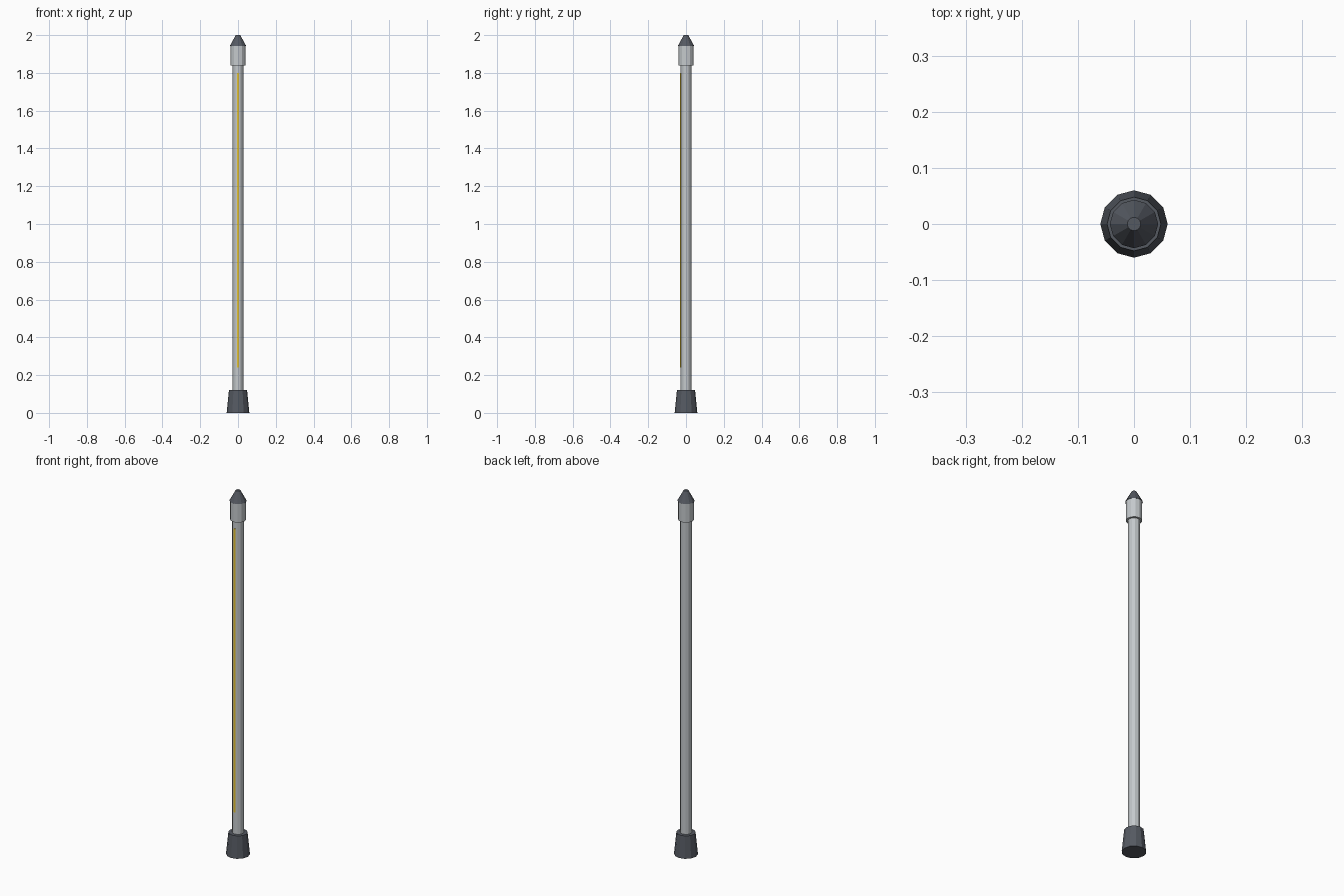
import bpy
import math

if "Cube" in bpy.data.objects:
    bpy.data.objects.remove(bpy.data.objects["Cube"])


def material(name, color):
    mat = bpy.data.materials.new(name)
    mat.diffuse_color = (*color, 1)
    mat.use_nodes = True
    mat.node_tree.nodes["Principled BSDF"].inputs["Base Color"].default_value = mat.diffuse_color
    return mat


def tapered(name, r_low, r_high, z_low, z_high, mat=None, sides=12, smooth=False):
    bpy.ops.mesh.primitive_cone_add(
        vertices=sides, radius1=r_low, radius2=r_high, depth=z_high - z_low,
        location=(0, 0, (z_low + z_high) / 2))
    obj = bpy.context.object
    obj.name = name
    if mat:
        obj.data.materials.append(mat)
    if smooth:
        bpy.ops.object.shade_smooth_by_angle(angle=math.radians(35))
    return obj


dark = material("dark_rubber", (0.09, 0.10, 0.12))
silver = material("pale_metal", (0.55, 0.58, 0.60))
yellow = material("yellow_stripe", (0.80, 0.55, 0.03))

# Foot, pole, collar and pointed cap, stacked upward
tapered("foot", 0.06, 0.048, 0.0, 0.12, dark)
tapered("pole", 0.029, 0.029, 0.11, 1.86, silver)
tapered("collar", 0.04, 0.04, 1.84, 1.945, silver)
tapered("cap", 0.043, 0.012, 1.943, 2.0, dark)

# Thin stripe on the front of the pole
bpy.ops.mesh.primitive_cube_add(size=1, location=(0, -0.027, 1.02))
stripe = bpy.context.object
stripe.name = "front_stripe"
stripe.scale = (0.01, 0.008, 1.56)
stripe.data.materials.append(yellow)
